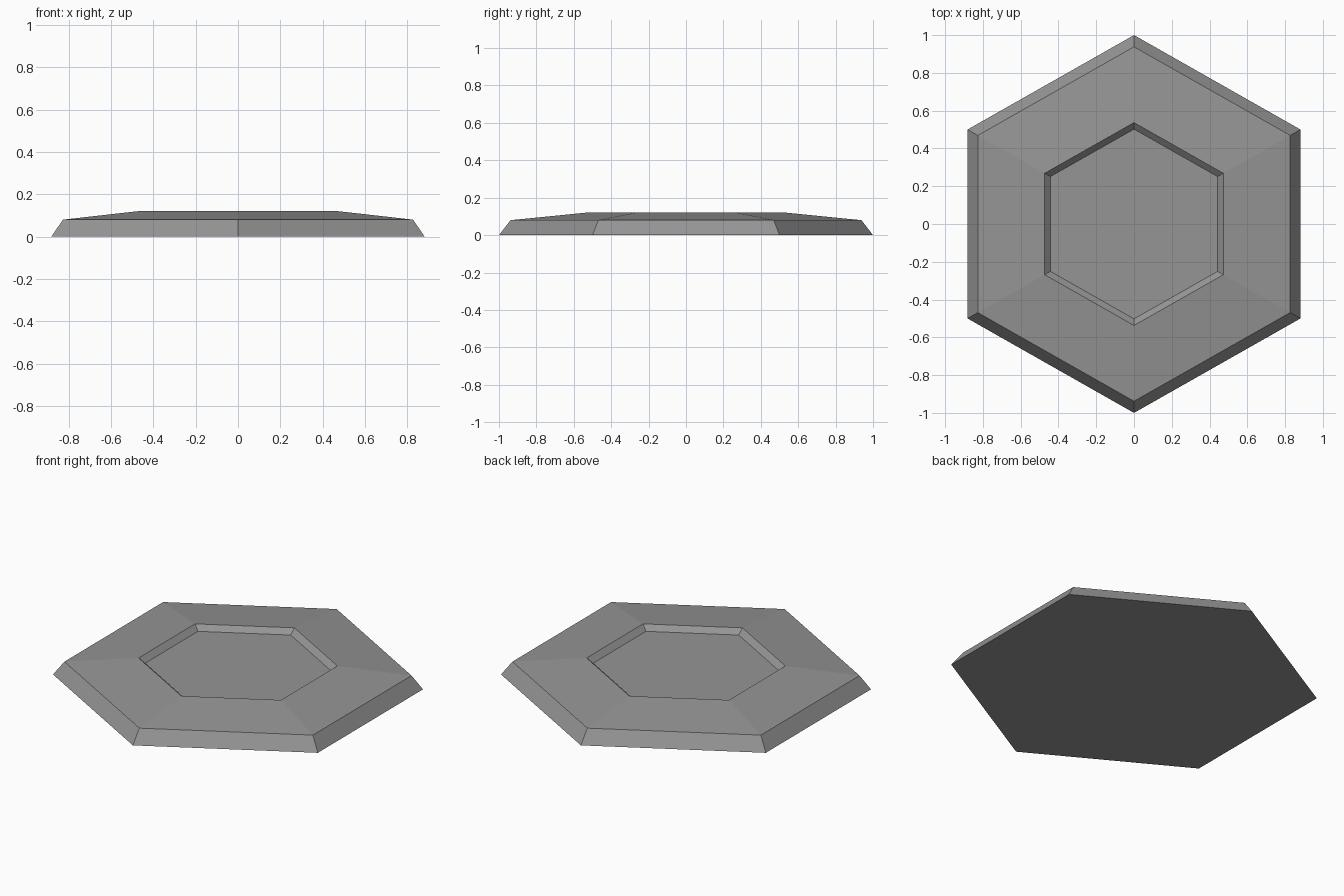
import bpy, bmesh, math

cube = bpy.data.objects.get("Cube")
if cube:
    bpy.data.objects.remove(cube, do_unlink=True)

# Single stone grey material
grey = bpy.data.materials.new("stone_grey")
grey.use_nodes = True
colour = (0.3, 0.3, 0.3, 1)
grey.diffuse_color = colour
grey.node_tree.nodes["Principled BSDF"].inputs["Base Color"].default_value = colour

# Hexagonal rings: base, shoulder, raised rim, recessed floor (radius, height)
PROFILE = [(1.0, 0.0), (0.938, 0.08), (0.537, 0.12), (0.502, 0.09)]
WIDEN = 1.018  # the hexagon is slightly wider than regular

bm = bmesh.new()


def hex_ring(radius, z):
    angles = [math.radians(30 + 60 * i) for i in range(6)]
    return [bm.verts.new((radius * WIDEN * math.cos(a), radius * math.sin(a), z))
            for a in angles]


rings = [hex_ring(r, z) for r, z in PROFILE]

# Sloping bands between neighbouring rings
for low, high in zip(rings, rings[1:]):
    for i in range(6):
        j = (i + 1) % 6
        bm.faces.new((low[i], low[j], high[j], high[i]))

# Underside and recessed floor
bm.faces.new(rings[0][::-1])
bm.faces.new(rings[-1])
bmesh.ops.recalc_face_normals(bm, faces=bm.faces)

mesh = bpy.data.meshes.new("hexagonal_tile")
bm.to_mesh(mesh)
bm.free()
mesh.materials.append(grey)
tile = bpy.data.objects.new("hexagonal_tile", mesh)
bpy.context.collection.objects.link(tile)
